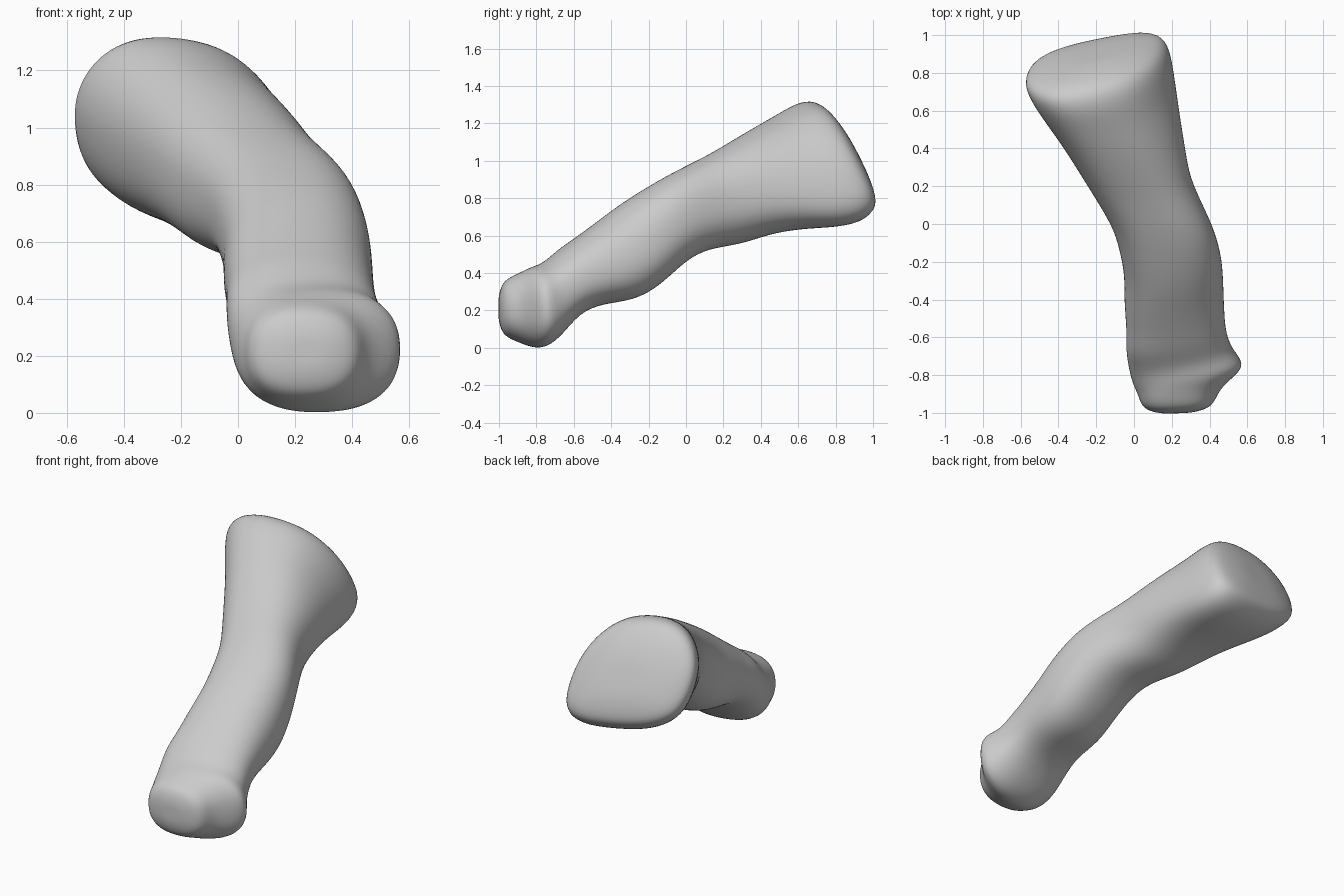
import bpy
import bmesh
from math import sin, cos, pi, copysign

default_cube = bpy.data.objects.get("Cube")
if default_cube:
    bpy.data.objects.remove(default_cube, do_unlink=True)

SIDES = 24

# Sections along the shaft: y, left x, right x, bottom z, top z
SECTIONS = [
    (-.95, .035, .43, .05, .375),
    (-.88, .02, .46, .02, .405),
    (-.8, -.01, .605, -.015, .435),
    (-.72, -.03, .53, .045, .455),
    (-.63, -.045, .49, .18, .53),
    (-.52, -.04, .48, .235, .59),
    (-.37, -.055, .475, .25, .685),
    (-.235, -.05, .47, .33, .785),
    (-.09, -.08, .435, .465, .88),
    (.035, -.12, .38, .53, .95),
    (.2, -.22, .30, .55, 1.025),
    (.335, -.30, .275, .605, 1.10),
    (.49, -.39, .245, .635, 1.185),
    (.64, -.49, .22, .645, 1.26),
    (.755, -.56, .2, .675, 1.32),
    (.83, -.59, .17, .735, 1.33),
]


def clamp(value, low, high):
    return max(low, min(high, value))


def soft(value, power):
    return copysign(abs(value) ** power, value)


def add_ring(bm, section, scale=1.0, push=0.0):
    """Rounded section, leaning with the shaft, rolled low on one side at the back."""
    y, left, right, bottom, top = section
    center_x, center_z = (left + right) / 2, (bottom + top) / 2
    lean = clamp(y + .9, 0, .42) + clamp((y - .6) * .2, 0, .04)
    slant = clamp((y + 1) * .8, .03, .15)
    roll = .36 * clamp((y - .2) / .5, 0, 1) - .12 * clamp((y + .3) / .3, 0, 1)
    sag = .07 * clamp((y - .2) / .5, 0, 1)
    ring = []
    for i in range(SIDES):
        angle = 2 * pi * i / SIDES
        dx = scale * (right - left) / 2 * soft(cos(angle), .84)
        dz = (top - bottom) / 2 * soft(sin(angle - roll), .84)
        dz = scale * (dz - sag * cos(angle) ** 2)
        dy = push + slant * dx - lean * dz
        ring.append(bm.verts.new((center_x + dx, y + dy, center_z + dz)))
    return ring


def make_material(name, color):
    material = bpy.data.materials.new(name)
    material.use_nodes = True
    material.diffuse_color = color
    shader = material.node_tree.nodes["Principled BSDF"]
    shader.inputs["Base Color"].default_value = color
    return material


# Shaft with a small rounded front knob and a broad slanted back head
bm = bmesh.new()
first, last = SECTIONS[0], SECTIONS[-1]
rings = [add_ring(bm, first, .4, -.052), add_ring(bm, first, .8, -.034)]
rings += [add_ring(bm, section) for section in SECTIONS]
rings += [add_ring(bm, last, .82, .045), add_ring(bm, last, .4, .075)]

for near, far in zip(rings, rings[1:]):
    for i in range(SIDES):
        j = (i + 1) % SIDES
        bm.faces.new((near[i], near[j], far[j], far[i]))

# Close both ends with a fan
for ring in (rings[0], rings[-1]):
    cap = bm.faces.new(ring)
    bmesh.ops.poke(bm, faces=[cap])

bmesh.ops.recalc_face_normals(bm, faces=bm.faces)
mesh = bpy.data.meshes.new("bone_shaft")
bm.to_mesh(mesh)
bm.free()
mesh.materials.append(make_material("plain_grey", (.6, .6, .6, 1)))

shaft = bpy.data.objects.new("bone_shaft", mesh)
bpy.context.collection.objects.link(shaft)
for polygon in mesh.polygons:
    polygon.use_smooth = True
smoothing = shaft.modifiers.new("rounding", "SUBSURF")
smoothing.levels = smoothing.render_levels = 2
